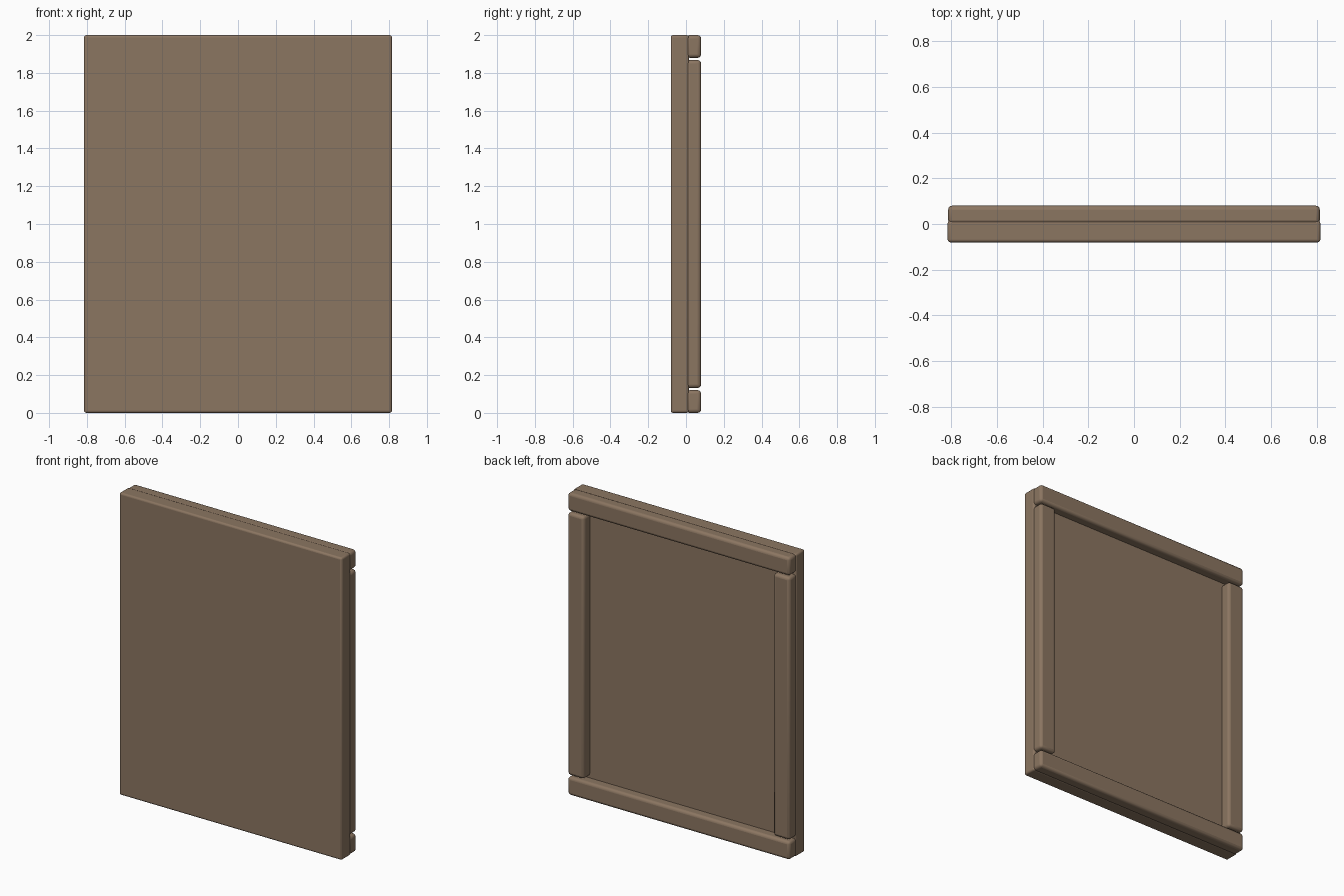
import bpy

if "Cube" in bpy.data.objects:
    bpy.data.objects.remove(bpy.data.objects["Cube"])

wood = bpy.data.materials.new("wood")
wood.diffuse_color = (0.26, 0.18, 0.12, 1)
wood.use_nodes = True
wood.node_tree.nodes["Principled BSDF"].inputs["Base Color"].default_value = wood.diffuse_color


def board(name, x, y, z, bevel):
    """Rounded board from (min, max) ranges on each axis."""
    ranges = (x, y, z)
    bpy.ops.mesh.primitive_cube_add(size=1, location=[(a + b) / 2 for a, b in ranges])
    ob = bpy.context.object
    ob.name = name
    ob.scale = [b - a for a, b in ranges]
    bpy.ops.object.transform_apply(location=False, rotation=False, scale=True)
    mod = ob.modifiers.new("rounded_edges", 'BEVEL')
    mod.width = bevel
    mod.segments = 3
    ob.data.materials.append(wood)
    bpy.ops.object.shade_smooth_by_angle(angle=0.6)
    return ob


# Main slab
board("panel", (-0.815, 0.815), (-0.08, 0.015), (0, 2), 0.012)

# Horizontal rails on the back
for name, z0 in (("bottom_rail", 0), ("top_rail", 1.88)):
    board(name, (-0.813, 0.813), (0.0, 0.08), (z0, z0 + 0.12), 0.018)

# Vertical stiles between the rails, with a narrow gap at each end
for name, s in (("left_stile", -1), ("right_stile", 1)):
    board(name, sorted((s * 0.693, s * 0.813)), (0.0, 0.08), (0.132, 1.868), 0.018)
